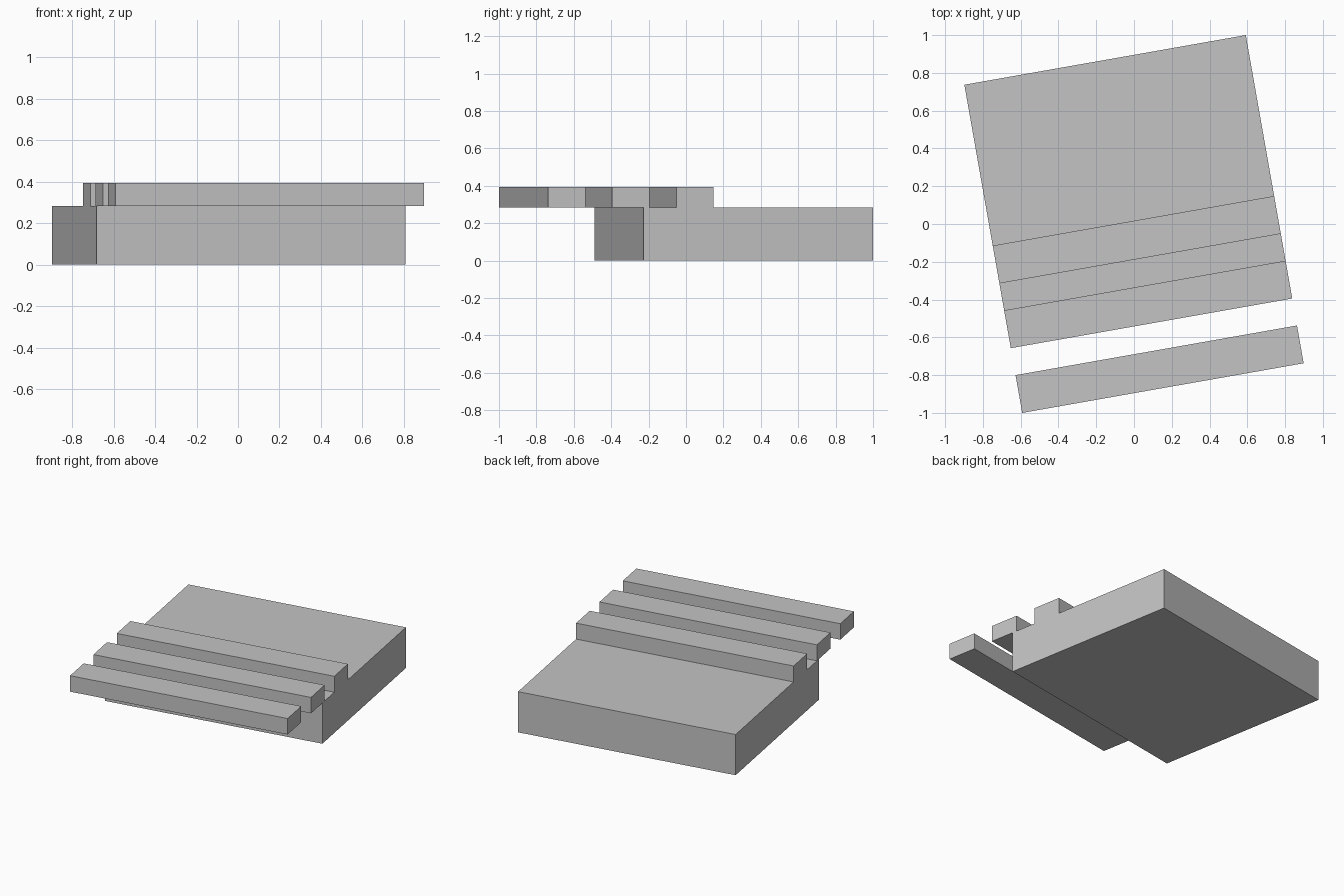
import bpy
import math
from mathutils import Matrix

cube = bpy.data.objects.get("Cube")
if cube:
    bpy.data.objects.remove(cube, do_unlink=True)

# One plain grey for every part
grey = bpy.data.materials.new("plain grey")
grey.use_nodes = True
colour = (0.55, 0.55, 0.55, 1)
grey.diffuse_color = colour
grey.node_tree.nodes["Principled BSDF"].inputs["Base Color"].default_value = colour

TURN = Matrix.Rotation(math.radians(10), 4, "Z")
WIDTH = 1.513
FRONT, BACK = -0.882, 0.882
SLAB_TOP, BAR_TOP = 0.283, 0.394


def block(name, front, back, bottom, top):
    """Full-width box, turned with the whole model about the z axis."""
    bpy.ops.mesh.primitive_cube_add(size=1)
    obj = bpy.context.object
    obj.name = name
    place = Matrix.Translation((0, (front + back) / 2, (bottom + top) / 2))
    size = Matrix.Diagonal((WIDTH, back - front, top - bottom, 1))
    obj.data.transform(place @ size)
    obj.matrix_world = TURN
    obj.data.materials.append(grey)
    return obj


# Solid base slab
block("base_slab", -0.364, BACK, 0, SLAB_TOP)

# Three parallel bars: one on the slab, one on its edge, one free in front
BAR_DEPTH, PITCH = 0.203, 0.348
for i, name in enumerate(("front_bar", "middle_bar", "rear_bar")):
    start = FRONT + i * PITCH
    block(name, start, start + BAR_DEPTH, SLAB_TOP, BAR_TOP)
